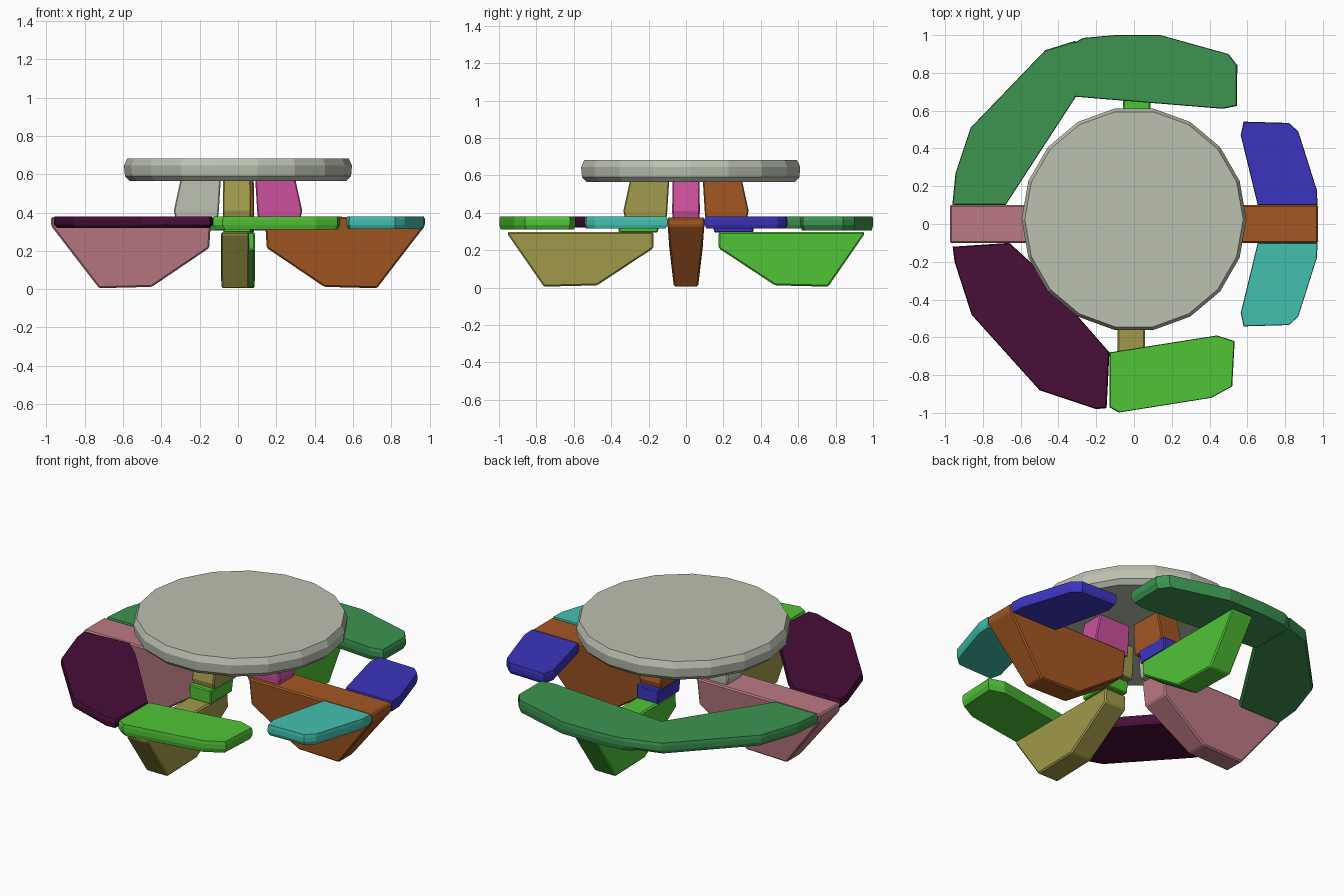
import bpy, bmesh, math
from mathutils import Matrix, Vector

cube = bpy.data.objects.get("Cube")
if cube:
    bpy.data.objects.remove(cube, do_unlink=True)


def material(name, rgb):
    """Flat material from 0-255 sRGB, stored as linear values."""
    lin = [((c / 255 + 0.055) / 1.055) ** 2.4 for c in rgb] + [1.0]
    m = bpy.data.materials.new(name)
    m.use_nodes = True
    m.diffuse_color = lin
    m.node_tree.nodes["Principled BSDF"].inputs["Base Color"].default_value = lin
    return m


stone = material("stone grey", (188, 193, 177))
olive = material("olive", (160, 154, 74))
orange = material("burnt orange", (164, 87, 35))
pink = material("dusty pink", (188, 122, 132))
magenta = material("magenta", (203, 80, 156))
green = material("bright green", (80, 196, 54))
forest = material("forest green", (60, 148, 80))
plum = material("plum", (72, 14, 56))
teal = material("teal", (66, 192, 175))
blue = material("blue", (60, 52, 190))


def loft(name, rings, mat, bevel=0.0, matrix=None):
    """Closed solid skinned through rings with equal point counts."""
    bm = bmesh.new()
    loops = [[bm.verts.new(p) for p in ring] for ring in rings]
    n = len(loops[0])
    for a, b in zip(loops, loops[1:]):
        for i in range(n):
            j = (i + 1) % n
            bm.faces.new((a[i], a[j], b[j], b[i]))
    bm.faces.new(loops[0][::-1])
    bm.faces.new(loops[-1])
    if matrix:
        bm.transform(matrix)
    bmesh.ops.recalc_face_normals(bm, faces=bm.faces)
    mesh = bpy.data.meshes.new(name)
    bm.to_mesh(mesh)
    bm.free()
    mesh.materials.append(mat)
    obj = bpy.data.objects.new(name, mesh)
    bpy.context.collection.objects.link(obj)
    if bevel:
        mod = obj.modifiers.new("edge_bevel", 'BEVEL')
        mod.width = bevel
        mod.segments = 1
    return obj


def spoke(angle, side=0.0):
    """Places a part drawn along +x at an angle, shifted sideways."""
    return Matrix.Rotation(math.radians(angle), 4, 'Z') @ Matrix.Translation((0, side, 0))


# Round table top with bevelled rim
SIDES = 18
loft("table_top",
     [[(r * math.cos(math.tau * i / SIDES), 0.025 + r * math.sin(math.tau * i / SIDES), z)
       for i in range(SIDES)]
      for r, z in ((0.565, 0.565), (0.59, 0.59), (0.595, 0.645), (0.578, 0.682))],
     stone)


# Legs: radial profile of (radius, height, half width)
def leg(name, profile, mat, angle, side=0.0):
    loft(name, [[(r, s * w, z) for r, z, w in profile] for s in (-1, 1)],
         mat, 0.008, spoke(angle, side))


side_leg = [(0.14, 0.376, 0.10), (0.975, 0.376, 0.10), (0.975, 0.33, 0.10),
            (0.725, 0.005, 0.065), (0.45, 0.012, 0.065), (0.15, 0.215, 0.09)]
end_leg = [(0.175, 0.298, 0.072), (0.955, 0.298, 0.072), (0.95, 0.28, 0.075),
           (0.76, 0.005, 0.072), (0.475, 0.012, 0.072), (0.175, 0.21, 0.075)]
leg("left_leg", side_leg, orange, 0)
leg("right_leg", side_leg, pink, 180)
leg("front_leg", end_leg, olive, -90, -0.015)
leg("back_leg", end_leg, green, 90, -0.015)


# Struts holding up the table top, and spacer blocks below two of them
def block(name, levels, mat, angle, side=0.0):
    loft(name, [[(a, -w, z), (b, -w, z), (b, w, z), (a, w, z)] for a, b, w, z in levels],
         mat, 0.006, spoke(angle, side))


strut = [(0.105, 0.325, 0.072, 0.365), (0.10, 0.335, 0.074, 0.41), (0.09, 0.30, 0.072, 0.57)]
block("left_strut", strut, magenta, 0)
block("right_strut", strut, stone, 180)
block("front_strut", strut, olive, -90, -0.005)
block("back_strut", strut, orange, 90, -0.01)
spacer = [(0.15, 0.36, 0.072, 0.295), (0.14, 0.36, 0.075, 0.38)]
block("front_spacer", spacer, green, -90, -0.005)
block("back_spacer", spacer, blue, 90, -0.01)


# Bench seats: plan outlines with chamfered top and bottom
def seat(name, outline, mat, low=0.315):
    pts = [Vector(p) for p in outline]
    mid = sum(pts, Vector((0, 0))) / len(pts)
    rings = []
    for k, z in ((0.96, low), (1.0, 0.335), (1.0, 0.362), (0.985, 0.38)):
        rings.append([(*(mid + (p - mid) * k), z) for p in pts])
    loft(name, rings, mat)


quarter = [(0.655, 0.1), (0.972, 0.1), (0.968, 0.18), (0.87, 0.49), (0.82, 0.535),
           (0.58, 0.542), (0.565, 0.47)]
seat("left_back_seat", quarter, blue)
seat("left_front_seat", [(x, -y) for x, y in quarter], teal)
seat("front_seat", [(-0.13, -0.68), (-0.13, -0.97), (-0.08, -0.998), (0.41, -0.92),
                    (0.52, -0.86), (0.533, -0.62), (0.44, -0.59)], green, 0.31)
seat("right_front_seat", [(-0.96, -0.12), (-0.66, -0.10), (-0.55, -0.20), (-0.13, -0.68),
                          (-0.145, -0.975), (-0.20, -0.98), (-0.50, -0.88),
                          (-0.86, -0.48), (-0.95, -0.20)], plum, 0.32)
seat("right_back_seat", [(-0.962, 0.1), (-0.68, 0.1), (-0.31, 0.67), (-0.31, 0.97),
                         (-0.47, 0.92), (-0.865, 0.51), (-0.945, 0.27)], forest)
seat("back_seat", [(-0.325, 0.675), (0.47, 0.61), (0.545, 0.625), (0.547, 0.84), (0.50, 0.90),
                   (0.14, 1.0), (-0.10, 1.0), (-0.27, 0.985), (-0.325, 0.955)], forest, 0.305)
